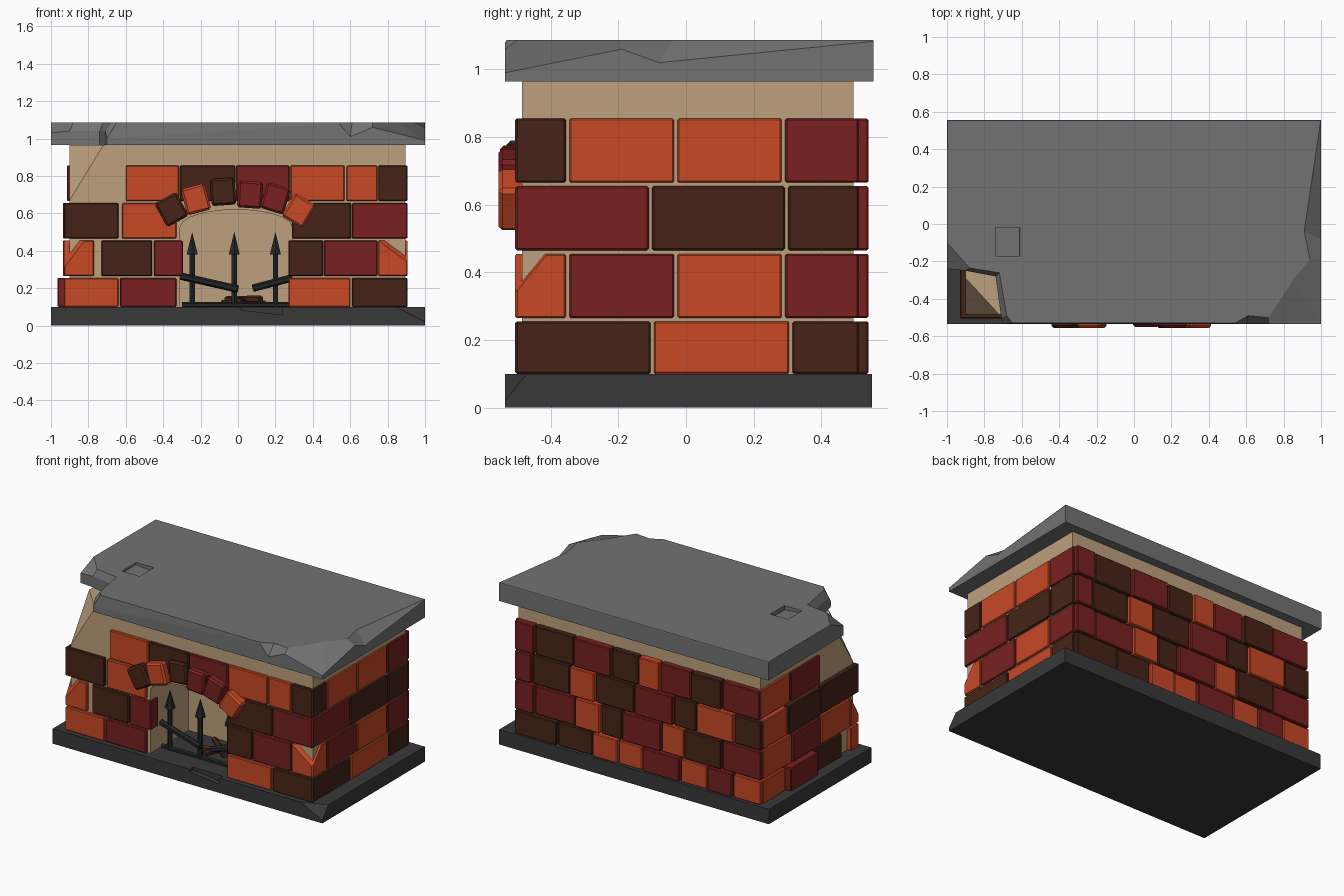
import bpy, bmesh, math
from mathutils import Vector, Matrix

if "Cube" in bpy.data.objects:
    bpy.data.objects.remove(bpy.data.objects["Cube"])


def material(name, rgb):
    m = bpy.data.materials.new(name)
    m.diffuse_color = (*rgb, 1)
    m.use_nodes = True
    m.node_tree.nodes["Principled BSDF"].inputs["Base Color"].default_value = m.diffuse_color
    return m


MATS = {
    "O": material("orange_brick", (0.578, 0.065, 0.019)),
    "R": material("red_brick", (0.188, 0.0144, 0.0144)),
    "B": material("brown_brick", (0.061, 0.0176, 0.009)),
    "P": material("plaster", (0.515, 0.352, 0.205)),
    "G": material("grey_stone", (0.17, 0.17, 0.17)),
    "D": material("dark_stone", (0.04, 0.04, 0.04)),
    "I": material("iron", (0.016, 0.018, 0.019)),
}


def finish(bm, name, mat):
    bmesh.ops.recalc_face_normals(bm, faces=bm.faces)
    me = bpy.data.meshes.new(name)
    bm.to_mesh(me)
    bm.free()
    me.materials.append(MATS[mat])
    ob = bpy.data.objects.new(name, me)
    bpy.context.collection.objects.link(ob)
    return ob


def box(name, mat, lo, hi, bevel=0.0, chips=(), tilt=0.0):
    """Box between two corners; chips are triples of points whose plane cuts a corner off."""
    lo, hi = Vector(lo), Vector(hi)
    mid, size = (lo + hi) / 2, hi - lo
    bm = bmesh.new()
    bmesh.ops.create_cube(bm, size=1, matrix=Matrix.Translation(mid)
                          @ Matrix.Rotation(tilt, 4, 'Y') @ Matrix.Diagonal((*size, 1)))
    if bevel:
        bmesh.ops.bevel(bm, geom=bm.edges[:], offset=bevel, segments=1, affect='EDGES')
    for tri in chips:
        p, q, r = map(Vector, tri)
        n = (q - p).cross(r - p)
        if n.dot(p - mid) < 0:
            n = -n
        res = bmesh.ops.bisect_plane(bm, geom=bm.verts[:] + bm.edges[:] + bm.faces[:],
                                     plane_co=p, plane_no=n, clear_outer=True)
        bmesh.ops.holes_fill(bm, edges=[g for g in res["geom_cut"]
                                        if isinstance(g, bmesh.types.BMEdge)])
    return finish(bm, name, mat)


def rod(name, mat, a, b, r1, r2, sides):
    a, b = Vector(a), Vector(b)
    rot = (b - a).to_track_quat('Z', 'Y').to_matrix().to_4x4()
    bm = bmesh.new()
    bmesh.ops.create_cone(bm, cap_ends=True, segments=sides, radius1=r1, radius2=r2,
                          depth=(b - a).length, matrix=Matrix.Translation((a + b) / 2) @ rot)
    return finish(bm, name, mat)


def carve(ob, cutter):
    mod = ob.modifiers.new("carve", 'BOOLEAN')
    mod.operation, mod.solver, mod.object = 'DIFFERENCE', 'EXACT', cutter
    bpy.context.view_layer.objects.active = ob
    bpy.ops.object.modifier_apply(modifier="carve")
    bpy.data.objects.remove(cutter)


# Base slab with a broken corner and a chipped front edge
base = box("base_slab", "D", (-1, -0.535, 0), (1, 0.55, 0.1),
           chips=[((0.84, -0.535, 0.1), (1, -0.47, 0.1), (1, -0.535, 0.02))])
carve(base, box("cutter", "D", (0.02, -0.6, 0.07), (0.24, -0.5, 0.15), tilt=0.12))

# Plaster core, broken at the upper left, with an arched firebox
core = box("plaster_core", "P", (-0.9, -0.485, 0.1), (0.895, 0.495, 0.965),
           chips=[((-0.9, -0.485, 0.67), (-0.72, -0.485, 0.965), (-0.9, -0.29, 0.965))])
arch = [(-0.31, 0.05), (0.29, 0.05)]
arch += [(-0.01 + 0.3 * math.cos(i * math.pi / 10), 0.525 + 0.095 * math.sin(i * math.pi / 10))
         for i in range(11)]
bm = bmesh.new()
face = bm.faces.new([bm.verts.new((x, -0.7, z)) for x, z in arch])
ext = bmesh.ops.extrude_face_region(bm, geom=[face])
bmesh.ops.translate(bm, verts=[v for v in ext["geom"] if isinstance(v, bmesh.types.BMVert)],
                    vec=(0, 0.62, 0))
carve(core, finish(bm, "cutter", "P"))

# Mantel slab: x, y of the outline, height of the broken edge, then x, y of the flat top
MANTEL = [(-1, -0.24, 1.03, -1, -0.1), (-0.9, -0.25, 1.04, -0.88, -0.235),
          (-0.74, -0.28, 1.04, -0.72, -0.26), (-0.71, -0.5, 1.04, -0.68, -0.49),
          (-0.70, -0.535, 1.0, -0.65, -0.53), (0.54, -0.535, 1.08, 0.54, -0.53),
          (0.6, -0.535, 1.01, 0.61, -0.49), (0.72, -0.535, 1.06, 0.72, -0.5),
          (1, -0.535, 0.99, 0.85, -0.3), (1, -0.19, 1.06, 0.94, -0.19),
          (1, -0.08, 1.02, 0.91, -0.04), (1, 0.555, 1.083, 0.998, 0.553),
          (-1, 0.555, 1.083, -0.998, 0.553)]
bm = bmesh.new()
rings = [[bm.verts.new((p[0], p[1], 0.965)) for p in MANTEL],
         [bm.verts.new(p[:3]) for p in MANTEL],
         [bm.verts.new((p[3], p[4], 1.087)) for p in MANTEL]]
for lower, upper in zip(rings, rings[1:]):
    for i in range(len(MANTEL)):
        j = (i + 1) % len(MANTEL)
        bm.faces.new((lower[i], lower[j], upper[j], upper[i]))
bm.faces.new(rings[0][::-1])
bm.faces.new(rings[2])
mantel = finish(bm, "mantel_slab", "G")
carve(mantel, box("cutter", "G", (-0.74, -0.17, 1.065), (-0.61, -0.02, 1.12), tilt=0.1))

# Brick courses: spans along the wall with their colours, one list per course
Z = [(0.1, 0.255), (0.265, 0.455), (0.465, 0.655), (0.665, 0.855)]
FRONT = [
    [(-0.93, -0.64, "O"), (-0.63, -0.33, "R"), (0.27, 0.6, "O"), (0.61, 0.905, "B")],
    [(-0.93, -0.77, "O"), (-0.73, -0.46, "B"), (-0.45, -0.295, "R"),
     (0.27, 0.455, "B"), (0.46, 0.745, "R"), (0.75, 0.905, "O")],
    [(-0.93, -0.64, "B"), (-0.62, -0.33, "O"), (0.29, 0.605, "B"), (0.61, 0.905, "R")],
    [(-0.6, -0.315, "O"), (-0.31, -0.015, "B"), (-0.01, 0.275, "R"), (0.28, 0.57, "O"),
     (0.58, 0.745, "O"), (0.75, 0.905, "B")]]
CHIPS = {(1, 0): [((-0.82, -0.505, 0.455), (-0.93, -0.505, 0.31), (-0.93, -0.42, 0.455))],
         (1, 5): [((0.75, -0.505, 0.455), (0.905, -0.505, 0.34), (0.905, -0.41, 0.455))]}
RIGHT = [([-0.5, -0.10, 0.31, 0.515], "BOB"), ([-0.5, -0.35, -0.03, 0.288, 0.515], "OROR"),
         ([-0.5, -0.105, 0.297, 0.515], "RBB"), ([-0.5, -0.35, -0.03, 0.288, 0.515], "BOOR")]
LEFT = [([-0.33, -0.03, 0.27, 0.515], "BRO"), ([-0.42, -0.1, 0.2, 0.515], "ORO"),
        ([-0.5, -0.1, 0.25, 0.515], "BBO"), ([-0.12, 0.2, 0.515], "RO")]
BACK = [([0.9, 0.58, 0.32, 0.13, -0.05, -0.33, -0.53, -0.72, -0.93], "BBOORORO"),
        ([0.9, 0.75, 0.45, 0.26, 0.1, -0.19, -0.36, -0.64, -0.93], "RROBROBR"),
        ([0.9, 0.77, 0.49, 0.3, 0.01, -0.28, -0.45, -0.73, -0.93], "RBOBRBOB"),
        ([0.9, 0.75, 0.46, 0.18, -0.02, -0.18, -0.41, -0.64, -0.92], "RBRBORBR")]
GAP, BEV = 0.005, 0.005

for row, (z0, z1) in enumerate(Z):
    for i, (a, b, c) in enumerate(FRONT[row]):
        box("front_brick", c, (a, -0.505, z0), (b, -0.42, z1), BEV, CHIPS.get((row, i), ()))
    edges, cols = RIGHT[row]
    for i, c in enumerate(cols):
        chip, start = (), edges[i] + GAP
        if i == 0:
            start = -0.503
            if row == 1:
                chip = CHIPS[(1, 5)]
        box("right_brick", c, (0.8, start, z0), (0.907, edges[i + 1] - GAP, z1), BEV, chip)
    edges, cols = LEFT[row]
    for i, c in enumerate(cols):
        out = -0.965 if (row, i) == (0, 1) else (-0.915 if row == 3 else -0.93 - 0.006 * (i % 2))
        box("left_brick", c, (out, edges[i] + GAP, z0), (-0.82, edges[i + 1] - GAP, z1), BEV)
    edges, cols = BACK[row]
    for i, c in enumerate(cols):
        out = 0.54 - 0.008 * (i % 2)
        box("back_brick", c, (edges[i + 1] + GAP, 0.42, z0), (edges[i] - GAP, out, z1), BEV)

# Arch stones over the opening: centre x, z, tilt in degrees, colour, front y
for x, z, deg, c, y in [(-0.355, 0.62, -29, "B", -0.555), (-0.225, 0.675, -15, "O", -0.555),
                        (-0.08, 0.715, -4, "B", -0.53), (0.065, 0.70, 4, "R", -0.55),
                        (0.2, 0.68, 17, "R", -0.555), (0.325, 0.615, 31, "O", -0.555)]:
    box("arch_brick", c, (x - 0.066, y, z - 0.072), (x + 0.066, -0.44, z + 0.072),
        0.012, tilt=math.radians(deg))

# Iron fire guard: spiked posts and a snapped rail
for x in (-0.245, -0.02, 0.2):
    rod("guard_post", "I", (x, -0.37, 0.1), (x, -0.37, 0.4), 0.016, 0.016, 6)
    rod("guard_spike", "I", (x, -0.37, 0.38), (x, -0.37, 0.5), 0.034, 0.0, 6)
rod("guard_rail_left", "I", (-0.31, -0.37, 0.265), (0.0, -0.40, 0.195), 0.02, 0.02, 6)
rod("guard_rail_right", "I", (0.08, -0.40, 0.2), (0.29, -0.37, 0.255), 0.02, 0.02, 6)
rod("guard_floor_bar", "I", (-0.3, -0.37, 0.11), (0.28, -0.37, 0.11), 0.016, 0.016, 6)

# Burnt logs on the firebox floor
for i, deg in enumerate((15, 75, 140)):
    d = Vector((math.cos(math.radians(deg)), math.sin(math.radians(deg)), 0)) * 0.12
    p = Vector((0.03, -0.24, 0.115 + 0.012 * i))
    rod("burnt_log", "B", p - d, p + d, 0.022, 0.018, 6)
